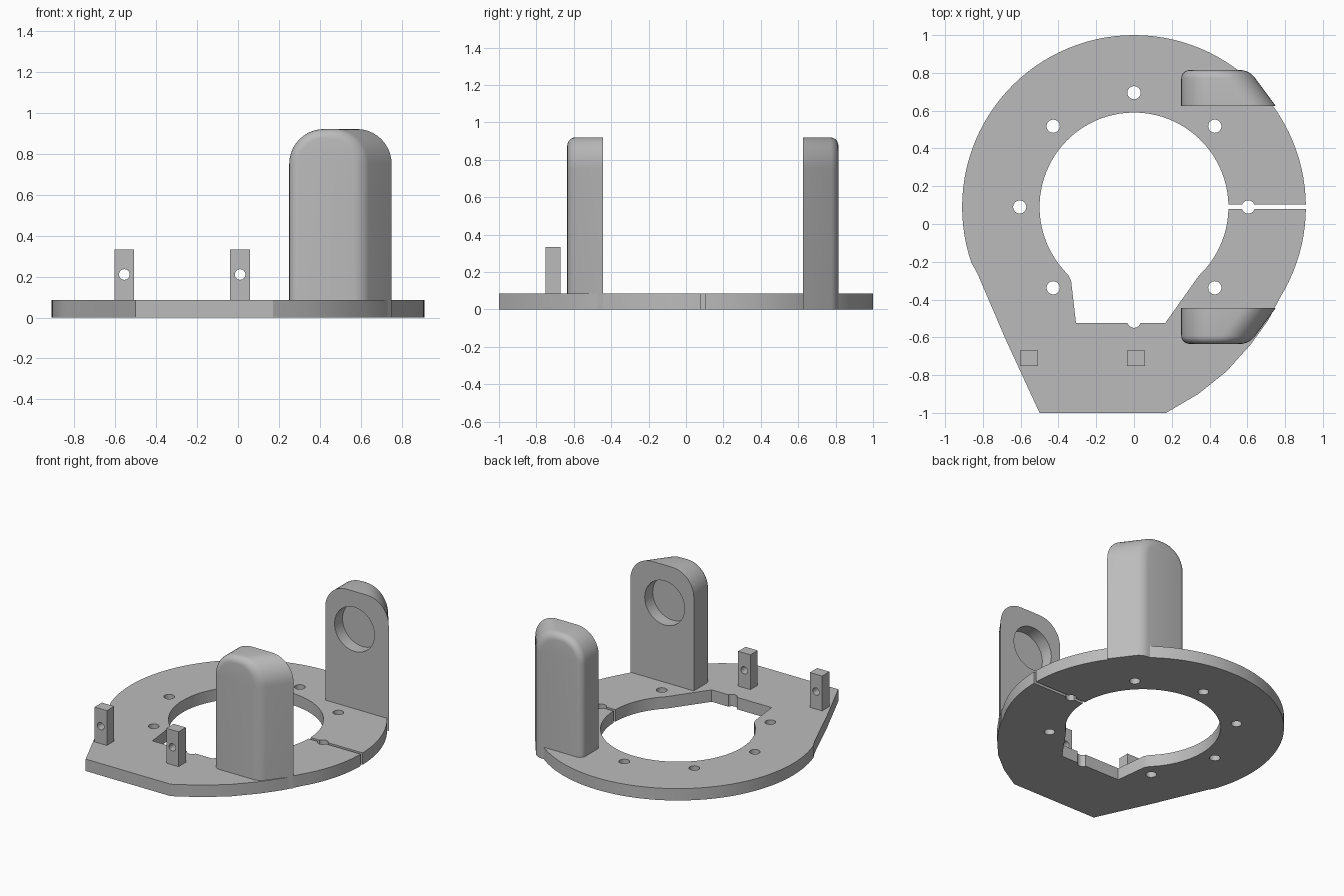
import bpy, bmesh
from math import pi, cos, sin, radians

if "Cube" in bpy.data.objects:
    bpy.data.objects.remove(bpy.data.objects["Cube"], do_unlink=True)

grey = bpy.data.materials.new("plain grey")
grey.use_nodes = True
colour = (0.5, 0.5, 0.5, 1)
grey.diffuse_color = colour
grey.node_tree.nodes["Principled BSDF"].inputs["Base Color"].default_value = colour

CY = 0.09        # ring centre in y
THICK = 0.085    # plate thickness


def arc(cx, cy, r, a0, a1, n):
    """Points on an arc, angles in degrees, both ends included."""
    angles = [radians(a0 + (a1 - a0) * i / n) for i in range(n + 1)]
    return [(cx + r * cos(a), cy + r * sin(a)) for a in angles]


def circle(cx, cy, r, n=32):
    return arc(cx, cy, r, 0, 360, n)[:-1]


def rect(x0, x1, y0, y1):
    return [(x0, y0), (x1, y0), (x1, y1), (x0, y1)]


def loft(name, lower, upper, lo, hi, axis="Z", round_upper=0):
    """Join two matching outlines, set at lo and hi along the axis."""
    bm = bmesh.new()

    def ring(pts, d):
        return [bm.verts.new((u, v, d) if axis == "Z" else (u, d, v)) for u, v in pts]
    a, b = ring(lower, lo), ring(upper, hi)
    bm.faces.new(a)
    cap = bm.faces.new(b)
    n = len(a)
    for i in range(n):
        j = (i + 1) % n
        bm.faces.new((a[i], a[j], b[j], b[i]))
    bmesh.ops.recalc_face_normals(bm, faces=bm.faces)
    if round_upper:
        # the edge standing on the ground stays sharp
        rim = [e for e in cap.edges if max(v.co.z for v in e.verts) > 0.001]
        bmesh.ops.bevel(bm, geom=rim, offset=round_upper, segments=5,
                        profile=0.5, affect="EDGES", clamp_overlap=True)
    mesh = bpy.data.meshes.new(name)
    bm.to_mesh(mesh)
    bm.free()
    mesh.materials.append(grey)
    ob = bpy.data.objects.new(name, mesh)
    bpy.context.collection.objects.link(ob)
    return ob


def prism(name, pts, lo, hi, axis="Z"):
    return loft(name, pts, pts, lo, hi, axis)


def cut(ob, cutter):
    """Subtract the cutter, then discard it."""
    mod = ob.modifiers.new("cut", "BOOLEAN")
    mod.operation, mod.solver, mod.object = "DIFFERENCE", "EXACT", cutter
    bpy.context.view_layer.objects.active = ob
    bpy.ops.object.modifier_apply(modifier=mod.name)
    bpy.data.objects.remove(cutter, do_unlink=True)


def smooth(ob, angle):
    bpy.ops.object.select_all(action="DESELECT")
    ob.select_set(True)
    bpy.context.view_layer.objects.active = ob
    bpy.ops.object.shade_smooth_by_angle(angle=radians(angle))


# Base plate: round at the back, tapering to a flat front edge
outline = arc(0, CY, 0.91, -32, 199, 72)
outline += [(-0.83, -0.26), (-0.68, -0.61), (-0.5, -1), (0.17, -1),
            (0.34, -0.9), (0.49, -0.78), (0.62, -0.635), (0.71, -0.51)]
plate = prism("base_plate", outline, 0, THICK)

# Central opening with a squared pocket toward the front
opening = arc(0, CY, 0.5, -46.5, 222, 72)
opening += [(-0.347, -0.272), (-0.333, -0.3), (-0.307, -0.525), (0.165, -0.525)]
cut(plate, prism("opening_cutter", opening, -0.1, 0.2))

# Ring of screw holes
for i in range(8):
    a = i * pi / 4
    hole = circle(0.605 * cos(a), CY + 0.605 * sin(a), 0.035, 24)
    cut(plate, prism("hole_cutter", hole, -0.1, 0.2))

# Slit through one side of the ring
cut(plate, prism("slit_cutter", rect(0.45, 1, CY - 0.01, CY + 0.012), -0.1, 0.2))
smooth(plate, 25)


# Bearing towers: arched slabs with a narrower, rounded outer face
def arch(x0, x1, top=0.92, r=0.17):
    return ([(x0, 0), (x1, 0)] + arc(x1 - r, top - r, r, 0, 90, 10)
            + arc(x0 + r, top - r, r, 90, 180, 10))


for name, inner, outer in (("front_tower", -0.445, -0.635),
                           ("back_tower", 0.625, 0.815)):
    tower = loft(name, arch(0.25, 0.75), arch(0.25, 0.61), inner, outer, "Y", 0.045)
    step = 1 if outer > inner else -1
    socket = circle(0.48, 0.65, 0.157, 48)
    cut(tower, prism("socket_cutter", socket, inner - 0.1 * step, inner + 0.09 * step, "Y"))
    smooth(tower, 30)

# Small drilled posts at the front
for name, x in (("right_post", -0.555), ("middle_post", 0.01)):
    post = prism(name, rect(x - 0.048, x + 0.048, -0.752, -0.67), THICK - 0.01, 0.333)
    cut(post, prism("pin_cutter", circle(x, 0.21, 0.026, 24), -0.9, -0.5, "Y"))
    smooth(post, 25)
